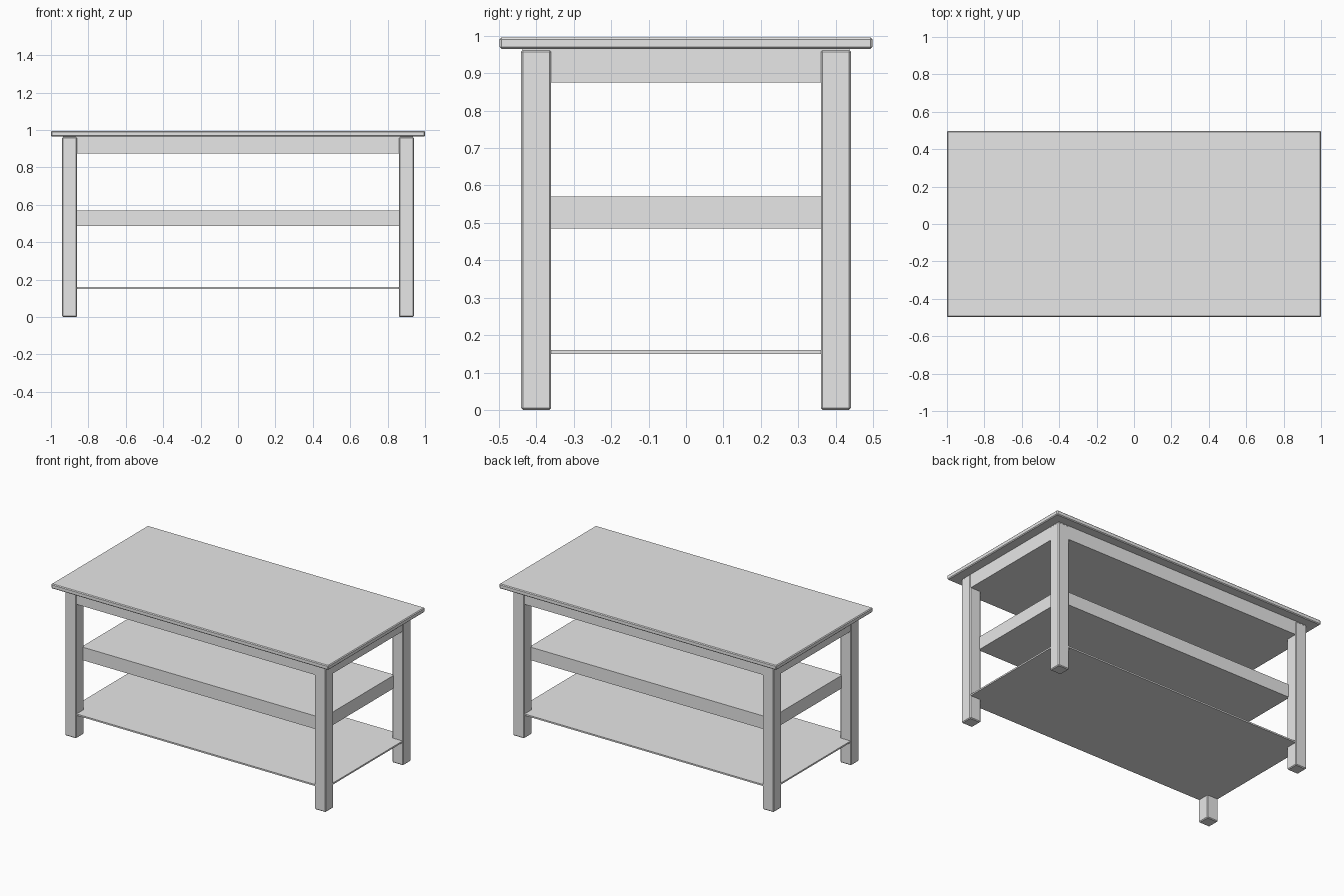
import bpy

cube = bpy.data.objects.get("Cube")
if cube:
    bpy.data.objects.remove(cube, do_unlink=True)

# Single neutral finish
GREY = (0.8, 0.8, 0.8, 1.0)
finish = bpy.data.materials.new("light_grey")
finish.use_nodes = True
finish.diffuse_color = GREY
finish.node_tree.nodes["Principled BSDF"].inputs["Base Color"].default_value = GREY


def box(name, half_x, half_y, z0, z1, x=0, y=0, bevel=0):
    """Box between two heights, with optional chamfered edges."""
    bpy.ops.mesh.primitive_cube_add(size=2, location=(x, y, (z0 + z1) / 2))
    part = bpy.context.object
    part.name = name
    part.scale = (half_x, half_y, (z1 - z0) / 2)
    bpy.ops.object.transform_apply(location=False, rotation=False, scale=True)
    part.data.materials.append(finish)
    if bevel:
        mod = part.modifiers.new("chamfer", "BEVEL")
        mod.width = bevel
        mod.segments = 1
    return part


# Table top overhanging the frame
box("table_top", 1.0, 0.498, 0.965, 0.995, bevel=0.005)

# Four square legs
for side, sx in (("right", -1), ("left", 1)):
    for end, sy in (("front", -1), ("back", 1)):
        box(f"{end}_{side}_leg", 0.04, 0.04, 0, 0.962, sx * 0.9, sy * 0.4, 0.005)

# Apron block under the top, almost flush with the legs
box("apron", 0.936, 0.436, 0.875, 0.966)

# Thick middle shelf set in to the inner side of the legs
box("middle_shelf", 0.87, 0.37, 0.485, 0.57)

# Thin bottom shelf reaching the outer side of the legs
box("bottom_shelf", 0.936, 0.436, 0.15, 0.16)
